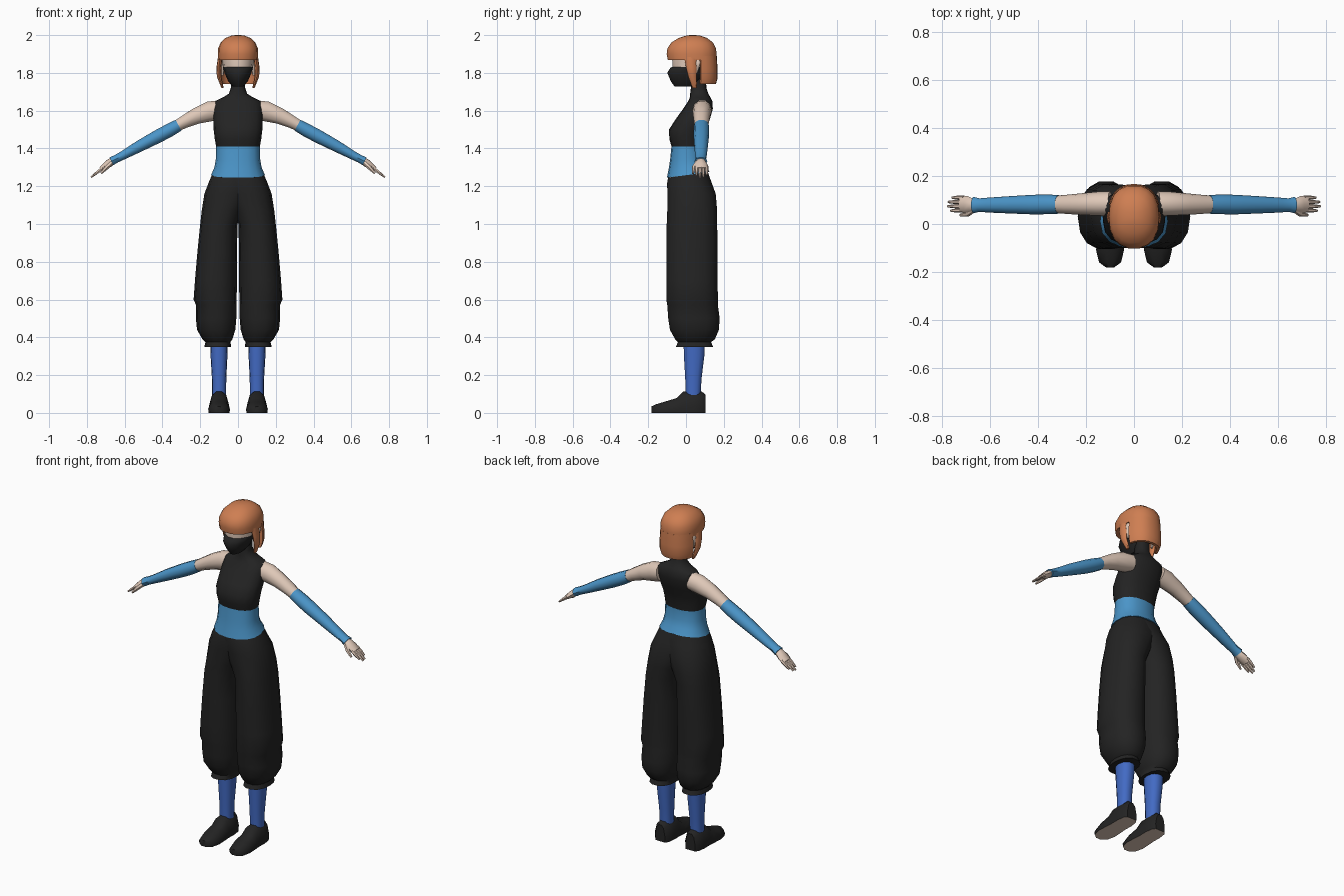
import bpy, bmesh, math
from mathutils import Vector


def colour(name, r, g, b):
    m = bpy.data.materials.new(name)
    m.diffuse_color = (r, g, b, 1)
    return m


BLACK = colour("black cloth", 0.017, 0.017, 0.017)
SKIN = colour("pale skin", 0.74, 0.58, 0.48)
HAIR = colour("copper hair", 0.62, 0.21, 0.085)
SKY = colour("sky blue cloth", 0.07, 0.30, 0.58)
BLUE = colour("royal blue cloth", 0.055, 0.145, 0.55)


def loft(name, rings, mats, rule=None, mirror=False, angle=45):
    """Skin closed rings of points; rule(centre, normal) picks the material."""
    bm = bmesh.new()
    rows = [[bm.verts.new(p) for p in ring] for ring in rings]
    n = len(rows[0])
    for a, b in zip(rows, rows[1:]):
        for i in range(n):
            j = (i + 1) % n
            bm.faces.new((a[i], a[j], b[j], b[i]))
    bm.faces.new(rows[0])
    bm.faces.new(rows[-1])
    bmesh.ops.recalc_face_normals(bm, faces=bm.faces)
    bm.normal_update()
    if rule:
        for f in bm.faces:
            f.material_index = rule(f.calc_center_median(), f.normal)
    me = bpy.data.meshes.new(name)
    bm.to_mesh(me)
    bm.free()
    for m in mats:
        me.materials.append(m)
    me.shade_smooth()
    me.set_sharp_from_angle(angle=math.radians(angle))
    ob = bpy.data.objects.new(name, me)
    bpy.context.collection.objects.link(ob)
    if mirror:
        ob.modifiers.new("mirror", 'MIRROR').use_mirror_merge = False
    return ob


def spow(v, e):
    return math.copysign(abs(v) ** e, v)


def level(z, x0, x1, y0, y1, n=14, p=2.3, tilt=0.0):
    """Horizontal superellipse ring; tilt lifts the back edge."""
    pts = []
    for i in range(n):
        t = math.tau * i / n
        c, s = spow(math.cos(t), 2 / p), spow(math.sin(t), 2 / p)
        pts.append(((x0 + x1) / 2 + c * (x1 - x0) / 2,
                    (y0 + y1) / 2 + s * (y1 - y0) / 2, z + tilt * (1 + s) / 2))
    return pts


def limb(stations, n=10):
    """Rings across a path; stations are (x, y, z, half width, half height)."""
    rings = []
    for k, (x, y, z, w, h) in enumerate(stations):
        a = Vector(stations[max(k - 1, 0)][:3])
        b = Vector(stations[min(k + 1, len(stations) - 1)][:3])
        d = (b - a).normalized()
        side = Vector((0, 0, 1)).cross(d).normalized()
        up = d.cross(side)
        rings.append([Vector((x, y, z)) + side * w * math.cos(math.tau * i / n)
                      + up * h * math.sin(math.tau * i / n) for i in range(n)])
    return rings


# Torso: sleeveless top with high collar
torso = [(1.40, .114, -.074, .086), (1.45, .123, -.088, .092), (1.50, .129, -.090, .105),
         (1.55, .131, -.058, .125), (1.61, .130, -.015, .142), (1.65, .122, .012, .140),
         (1.67, .080, .020, .130), (1.69, .048, .022, .118), (1.72, .038, .026, .108),
         (1.78, .038, .032, .105)]
loft("sleeveless_top", [level(z, -w, w, a, b, 16) for z, w, a, b in torso], [BLACK])

# Waist sash
sash = [(1.245, .142, -.101, .125, .03), (1.29, .125, -.092, .105, .02),
        (1.34, .117, -.084, .09, .01), (1.41, .116, -.077, .088, 0)]
loft("waist_sash", [level(z, -w, w, a, b, 16, tilt=t) for z, w, a, b, t in sash], [SKY])

# Baggy trousers: two legs that overlap at the hips
trouser = [(1.245, -.12, .138, -.097, .118), (1.22, -.11, .155, -.102, .138),
           (1.16, -.08, .178, -.102, .160), (1.07, -.03, .192, -.102, .168),
           (1.00, .003, .200, -.105, .168), (.85, .005, .215, -.107, .170),
           (.70, .006, .228, -.107, .170), (.60, .007, .235, -.107, .172),
           (.57, .008, .222, -.102, .172), (.50, .009, .223, -.097, .181),
           (.44, .014, .217, -.088, .177), (.39, .030, .188, -.060, .155),
           (.375, .040, .172, -.045, .135), (.35, .036, .178, -.055, .145)]
loft("trouser_leg", [level(z, *r, tilt=.03 if z > 1.23 else 0) for z, *r in trouser],
     [BLACK], mirror=True)

# Leg wraps
loft("shin_wrap", [level(.40, .054, .148, -.015, .102), level(.30, .056, .145, -.012, .098),
                   level(.18, .062, .138, -.005, .083), level(.09, .063, .137, -.002, .078)],
     [BLUE], mirror=True)

# Shoes with pale soles
profile = [(-.95, 0), (-1, .35), (-.72, .82), (-.3, 1), (.3, 1), (.72, .82), (1, .35), (.95, 0)]
shoe = [(.102, .032, .098), (.085, .046, .112), (.04, .053, .114), (-.015, .052, .112),
        (-.05, .055, .078), (-.11, .058, .060), (-.16, .046, .045), (-.182, .016, .035)]
loft("shoe", [[(.10 + u * w, y, v * h) for u, v in profile] for y, w, h in shoe],
     [BLACK, SKIN], lambda c, n: int(n.z < -.8), mirror=True)

# Arms: bare upper arm and long glove
loft("upper_arm", limb([(.10, .085, 1.605, .052, .052), (.15, .085, 1.596, .050, .056),
                        (.22, .083, 1.572, .045, .045), (.28, .082, 1.543, .040, .036),
                        (.33, .082, 1.516, .036, .030)]), [SKIN], mirror=True)
loft("forearm_sleeve", limb([(.315, .082, 1.523, .039, .034), (.36, .082, 1.498, .041, .037),
                             (.42, .081, 1.466, .041, .037), (.52, .080, 1.413, .036, .032),
                             (.61, .079, 1.363, .031, .024), (.645, .079, 1.345, .028, .022),
                             (.67, .079, 1.332, .034, .024)]), [SKY], mirror=True)

# Hands: palm, four fingers and a thumb
loft("palm", limb([(.65, .079, 1.342, .022, .018), (.68, .079, 1.323, .030, .021),
                   (.70, .082, 1.308, .036, .019), (.725, .083, 1.290, .035, .013)], 8),
     [SKIN], mirror=True)
for k, (y, tip) in enumerate([(.056, .765), (.074, .778), (.092, .775), (.110, .760)]):
    base = .710
    drop = 1.30 - (tip - base) * .78
    loft(f"finger_{k + 1}", limb([(base, y, 1.30, .009, .010),
                                  ((base + tip) / 2, y, (1.302 + drop) / 2, .009, .009),
                                  (tip, y, drop, .005, .005)], 6), [SKIN], mirror=True)
loft("thumb", limb([(.67, .060, 1.325, .012, .013), (.695, .042, 1.300, .012, .012),
                    (.725, .037, 1.268, .006, .006)], 6), [SKIN], mirror=True)

# Head: lower face covered, skin above
head = [(1.728, .028, -.062, .050), (1.755, .052, -.082, .085), (1.800, .071, -.102, .120),
        (1.828, .079, -.085, .130), (1.832, .080, -.074, .130), (1.88, .085, -.076, .135),
        (1.94, .080, -.065, .125)]
loft("masked_head", [level(z, -w, w, a, b, p=2) for z, w, a, b in head], [BLACK, SKIN],
     lambda c, n: int(c.z > 1.831))

# Ears
loft("ear", [level(1.785, .076, .088, .045, .055, 6), level(1.82, .074, .100, .042, .068, 6),
             level(1.855, .074, .106, .042, .078, 6), level(1.875, .076, .095, .05, .07, 6)],
     [SKIN], mirror=True)

# Hair cap with straight fringe
cap = [(1.868, .106, -.098, .163), (1.90, .107, -.104, .164), (1.93, .105, -.100, .160),
       (1.96, .092, -.080, .145), (1.985, .066, -.040, .112), (1.997, .035, .000, .075),
       (2.00, .012, .022, .050)]
loft("hair_cap", [level(z, -w, w, a, b, 18, 2.3) for z, w, a, b in cap], [HAIR])


def arc_ring(z, w, back, n=12):
    """Curved band around the back of the head."""
    cy, pts = .03, []
    for scale, order in ((1, range(n + 1)), (.86, range(n, -1, -1))):
        for i in order:
            t = math.radians(18 + 144 * i / n)
            pts.append((scale * w * spow(math.cos(t), .85),
                        cy + scale * (back - cy) * spow(math.sin(t), .85), z))
    return pts


# Bob at the back and long strands before the ears
loft("hair_bob", [arc_ring(1.89, .106, .163), arc_ring(1.82, .110, .167),
                  arc_ring(1.77, .109, .167), arc_ring(1.74, .100, .158)], [HAIR])
loft("side_strand", [level(1.885, .082, .106, -.010, .058, 8), level(1.83, .088, .114, .000, .056, 8),
                     level(1.78, .088, .112, .012, .056, 8), level(1.72, .076, .088, .034, .058, 8)],
     [HAIR], mirror=True)
